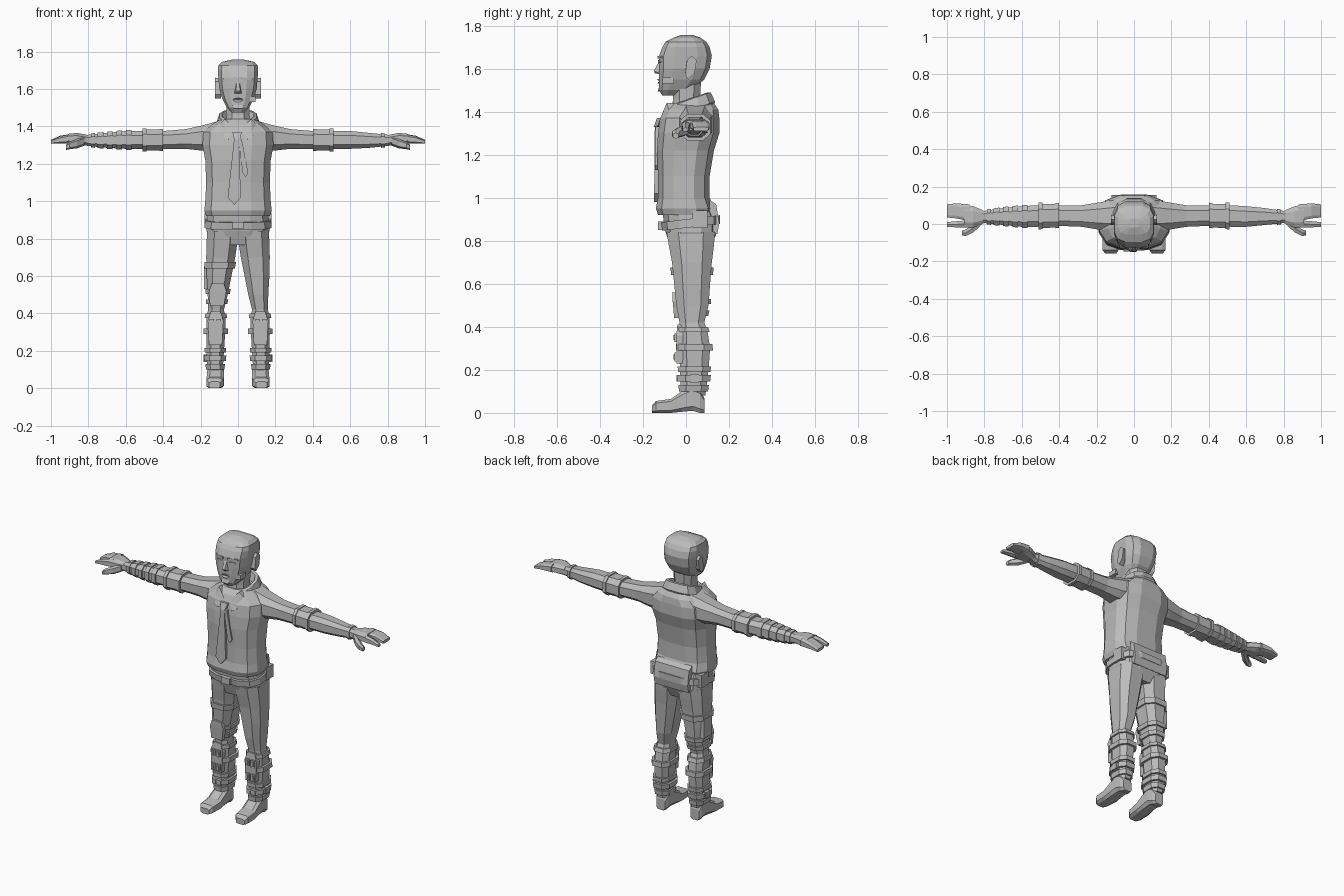
import bpy, bmesh, math
from mathutils import Vector

cube = bpy.data.objects.get("Cube")
if cube:
    bpy.data.objects.remove(cube, do_unlink=True)

grey = bpy.data.materials.new("plain grey")
grey.diffuse_color = (0.5, 0.5, 0.5, 1)
grey.use_nodes = True
bsdf = grey.node_tree.nodes["Principled BSDF"]
bsdf.inputs["Base Color"].default_value = (0.5, 0.5, 0.5, 1)
bsdf.inputs["Roughness"].default_value = 0.8


def finish(name, bm, mirror=False, side=1):
    for v in bm.verts:
        v.co.x *= side
    bmesh.ops.recalc_face_normals(bm, faces=bm.faces)
    me = bpy.data.meshes.new(name)
    bm.to_mesh(me)
    bm.free()
    me.materials.append(grey)
    ob = bpy.data.objects.new(name, me)
    bpy.context.collection.objects.link(ob)
    if mirror:
        ob.modifiers.new("Mirror", 'MIRROR').use_mirror_merge = False
    return ob


def loft(name, axis, rows, n=8, p=0.75, tilt=0.0, **kw):
    """Skin rounded sections; each row is (position, a0, a1, b0, b1)."""
    bm = bmesh.new()
    rings = []
    grow = math.cos(math.pi / n) ** p
    for pos, a0, a1, b0, b1 in rows:
        ring = []
        for i in range(n):
            t = 2 * math.pi * (i + 0.5) / n
            c, s = math.cos(t), math.sin(t)
            a = (a0 + a1) / 2 + (a1 - a0) / 2 * math.copysign(abs(c) ** p, c) / grow
            b = (b0 + b1) / 2 + (b1 - b0) / 2 * math.copysign(abs(s) ** p, s) / grow
            co = {'z': (a, b, pos + tilt * b), 'x': (pos, a, b), 'y': (a, pos, b)}[axis]
            ring.append(bm.verts.new(co))
        rings.append(ring)
    for r, q in zip(rings, rings[1:]):
        for i in range(n):
            j = (i + 1) % n
            bm.faces.new((r[i], r[j], q[j], q[i]))
    bm.faces.new(rings[0])
    bm.faces.new(rings[-1])
    return finish(name, bm, **kw)


def band(name, axis, rows, p0, p1, off, **kw):
    """Strap that follows a lofted limb between two positions."""
    def at(pos):
        for r, q in zip(rows, rows[1:]):
            if r[0] <= pos <= q[0]:
                f = (pos - r[0]) / (q[0] - r[0])
                return [u + (w - u) * f for u, w in zip(r[1:], q[1:])]
    out = []
    for pos in (p0, p1):
        a0, a1, b0, b1 = at(pos)
        out.append((pos, a0 - off, a1 + off, b0 - off, b1 + off))
    return loft(name, axis, out, **kw)


def hull(name, pts, **kw):
    bm = bmesh.new()
    for co in pts:
        bm.verts.new(co)
    res = bmesh.ops.convex_hull(bm, input=bm.verts)
    junk = [g for g in res["geom_interior"] if isinstance(g, bmesh.types.BMVert)]
    bmesh.ops.delete(bm, geom=junk, context='VERTS')
    bmesh.ops.dissolve_limit(bm, angle_limit=0.02, verts=bm.verts, edges=bm.edges)
    return finish(name, bm, **kw)


def box(name, x0, x1, y0, y1, z0, z1, **kw):
    return hull(name, [(x, y, z) for x in (x0, x1) for y in (y0, y1) for z in (z0, z1)], **kw)


def plate(name, pts, thick=0.015, **kw):
    """Convex outline given in 3D, thickened backwards."""
    return hull(name, [Vector(c) + Vector((0, d, 0)) for c in pts for d in (0, thick)], **kw)


# Shirt body
loft("shirt", 'z', [
    (0.92, -.17, .17, -.13, .12), (0.95, -.18, .18, -.14, .13),
    (1.0, -.175, .175, -.13, .11), (1.1, -.17, .17, -.13, .11),
    (1.22, -.175, .175, -.135, .13), (1.3, -.19, .19, -.13, .155),
    (1.37, -.185, .185, -.12, .155), (1.41, -.14, .14, -.1, .15),
    (1.44, -.09, .09, -.07, .13)], n=12, p=0.7)

# Collar and neck
loft("neck", 'z', [(1.38, -.065, .065, -.07, .08), (1.46, -.06, .06, -.06, .065),
                   (1.54, -.065, .065, -.06, .07)])
loft("collar", 'z', [(1.36, -.1, .1, -.1, .12), (1.40, -.115, .115, -.095, .135),
                     (1.45, -.10, .10, -.075, .115), (1.455, -.085, .085, -.06, .095),
                     (1.41, -.07, .07, -.05, .08)], n=12, p=0.8, tilt=0.35)
plate("collar_flap", [(.015, -.115, 1.38), (.07, -.09, 1.44), (.1, -.08, 1.41),
                      (.075, -.13, 1.34), (.05, -.135, 1.33)], 0.03, mirror=True)

# Loose tie
plate("tie_knot", [(-.03, -.135, 1.37), (.02, -.135, 1.37), (.01, -.15, 1.33), (-.02, -.15, 1.33)], 0.03)
plate("tie_blade", [(-.02, -.145, 1.34), (.005, -.145, 1.34), (.015, -.148, 1.02),
                    (-.02, -.148, .98), (-.055, -.148, 1.02)], 0.02)
plate("tie_tail", [(.0, -.142, 1.34), (.02, -.142, 1.33), (.055, -.143, 1.15),
                   (.04, -.143, 1.13), (.025, -.143, 1.15)], 0.02)

# Head
loft("head", 'z', [
    (1.475, -.035, .035, -.11, -.04), (1.5, -.06, .06, -.125, .03),
    (1.55, -.085, .085, -.125, .085), (1.6, -.1, .1, -.125, .11),
    (1.66, -.105, .105, -.125, .12), (1.7, -.108, .108, -.11, .11),
    (1.725, -.105, .105, -.095, .095), (1.745, -.085, .085, -.055, .065),
    (1.757, -.03, .03, -.02, .03)], n=12, p=0.6)
hull("nose", [(-.008, -.12, 1.645), (.008, -.12, 1.645), (-.022, -.12, 1.575), (.022, -.12, 1.575),
              (-.01, -.148, 1.59), (.01, -.148, 1.59), (0, -.145, 1.578)])
plate("brow", [(.015, -.133, 1.66), (.075, -.118, 1.66), (.08, -.116, 1.65), (.015, -.133, 1.647)], mirror=True)
plate("eye", [(.022, -.13, 1.632), (.045, -.129, 1.64), (.068, -.12, 1.632), (.045, -.129, 1.625)], mirror=True)
plate("upper_lip", [(-.032, -.126, 1.543), (-.01, -.135, 1.552), (.01, -.135, 1.552), (.032, -.126, 1.543)])
plate("lower_lip", [(-.028, -.126, 1.541), (-.012, -.134, 1.53), (.012, -.134, 1.53), (.028, -.126, 1.541)])
plate("chin", [(-.03, -.125, 1.515), (.03, -.125, 1.515), (.022, -.132, 1.495), (-.022, -.132, 1.495)], 0.03)
box("cheek_patch", .06, .094, -.11, -.055, 1.53, 1.56)
hull("ear", [(x, y, z) for x, k in ((.09, .8), (.122, 1)) for y, z in
             [(.005 * k, 1.64), (.025, 1.65 + .01 * k), (.05 * k, 1.64), (.04 * k, 1.58), (.01, 1.55), (-.005, 1.57)]],
     mirror=True)

# Arms
arm = [(0.1, -.04, .13, 1.27, 1.43), (0.19, -.03, .115, 1.27, 1.405), (0.28, -.015, .1, 1.28, 1.385),
       (0.4, -.01, .1, 1.28, 1.375), (0.52, -.015, .1, 1.28, 1.375), (0.6, -.015, .095, 1.28, 1.375),
       (0.7, -.005, .085, 1.285, 1.365), (0.8, .005, .07, 1.295, 1.355), (0.83, .0, .075, 1.3, 1.355)]
loft("arm", 'x', arm, mirror=True)
band("rolled_sleeve", 'x', arm, .41, .51, .008, mirror=True)
band("sleeve_edge", 'x', arm, .40, .42, .012, mirror=True)
band("sleeve_hem", 'x', arm, .49, .51, .014, mirror=True)
band("wrist_band", 'x', arm, .765, .785, .006, mirror=True)
for x in (.57, .62, .67, .72):
    band("forearm_wrap", 'x', arm, x, x + .03, .006, side=-1)

# Hands
loft("palm", 'x', [(.81, .0, .075, 1.3, 1.355), (.86, -.02, .095, 1.305, 1.365),
                   (.91, -.02, .105, 1.312, 1.36)], mirror=True)
loft("fingers", 'x', [(.88, .015, .105, 1.312, 1.362), (.95, .03, .11, 1.315, 1.35),
                      (1.0, .035, .105, 1.31, 1.328)], p=.5, mirror=True)
loft("index_finger", 'x', [(.88, -.02, .02, 1.312, 1.358), (.95, -.018, .015, 1.31, 1.345),
                           (1.0, -.015, .01, 1.308, 1.325)], n=6, mirror=True)
loft("thumb", 'x', [(.82, -.01, .04, 1.3, 1.345), (.86, -.045, .0, 1.285, 1.33),
                    (.9, -.065, -.03, 1.28, 1.315), (.92, -.06, -.035, 1.275, 1.3)], n=6, mirror=True)

# Hips and belt
hips = [(.765, -.145, .145, -.07, .11), (.84, -.168, .168, -.095, .145),
        (.9, -.165, .165, -.105, .145), (.96, -.16, .16, -.11, .12)]
loft("hips", 'z', hips, n=12, p=.7)
band("belt", 'z', hips, .86, .9, .012, n=12, p=.7, tilt=.12)
box("belt_buckle", -.03, .03, -.13, -.1, .85, .89)
hull("back_pouch", [(x, y, z) for x in (-.12, .12) for y, z in
                    [(.11, .99), (.14, .97), (.155, .88), (.145, .83), (.11, .84)]])
box("side_pouch", .13, .18, .03, .1, .86, .94, mirror=True)

# Trouser legs
leg = [(.08, .085, .155, -.02, .09), (.12, .08, .165, -.025, .095), (.2, .075, .168, -.028, .105),
       (.3, .068, .17, -.032, .112), (.38, .068, .168, -.03, .1), (.42, .075, .16, -.03, .085),
       (.5, .055, .162, -.045, .105), (.6, .035, .168, -.055, .112), (.7, .015, .17, -.065, .12),
       (.78, .003, .168, -.08, .13), (.84, .0, .165, -.09, .135)]
loft("leg", 'z', leg, mirror=True)

# Shin guards with straps and buckles
for z0, z1, off in ((.1, .13, .01), (.145, .175, .014), (.19, .215, .01), (.29, .32, .014), (.375, .4, .01)):
    band("shin_strap", 'z', leg, z0, z1, off, mirror=True)
plate("shin_guard", [(.085, -.045, .23), (.155, -.045, .23), (.162, -.045, .36),
                     (.145, -.04, .41), (.095, -.04, .41), (.078, -.045, .36)], .03, mirror=True)
for x in (.103, .14):
    for z in (.26, .35):
        box("guard_buckle", x - .013, x + .013, -.053, -.04, z - .02, z + .02, mirror=True)
        box("guard_pin", x - .005, x + .005, -.058, -.05, z - .012, z + .012, mirror=True)
    box("ankle_buckle", x - .012, x + .012, -.045, -.02, .145, .175, mirror=True)
box("outer_buckle", .16, .185, .02, .06, .14, .18, mirror=True)

# Thigh straps and knee pad on the right leg
for z0, z1 in ((.45, .475), (.505, .53), (.64, .675)):
    band("thigh_strap", 'z', leg, z0, z1, .01, side=-1)
plate("knee_pad", [(.075, -.055, .44), (.15, -.055, .44), (.155, -.062, .52),
                   (.14, -.064, .56), (.075, -.064, .56), (.062, -.062, .52)], .03, side=-1)
box("thigh_pouch", .15, .182, .0, .08, .53, .65, side=-1)

# Shoes
loft("shoe", 'y', [(-.157, .095, .155, .0, .035), (-.14, .082, .168, .0, .055), (-.07, .075, .168, .0, .065),
                   (-.02, .075, .165, .005, .1), (.03, .075, .163, .01, .125), (.065, .08, .16, .0, .11),
                   (.085, .09, .15, .0, .07)], p=.5, mirror=True)
